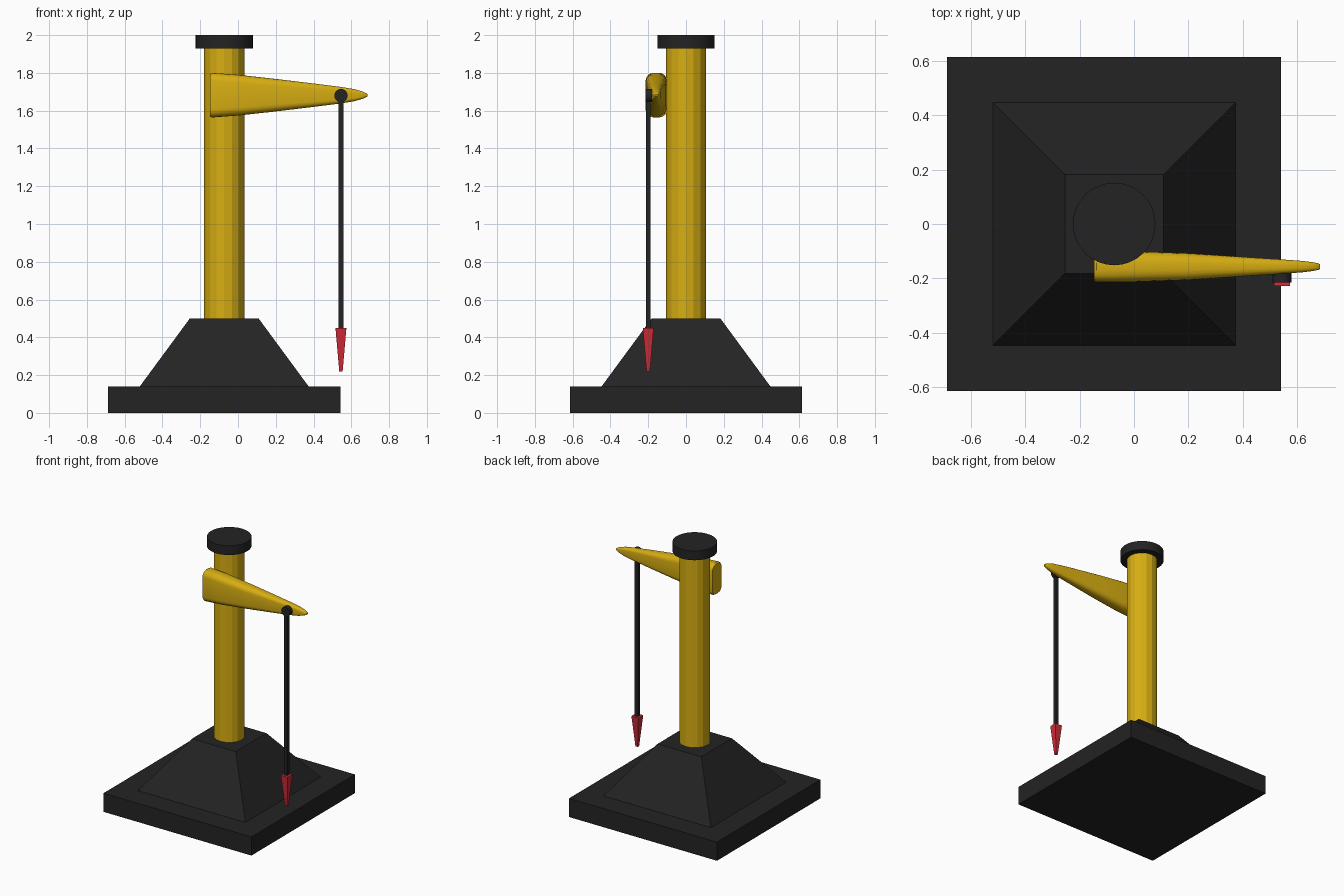
import bpy, bmesh, math
from mathutils import Matrix

if "Cube" in bpy.data.objects:
    bpy.data.objects.remove(bpy.data.objects["Cube"])


def material(name, rgb):
    m = bpy.data.materials.new(name)
    m.diffuse_color = (*rgb, 1)
    m.use_nodes = True
    m.node_tree.nodes["Principled BSDF"].inputs["Base Color"].default_value = m.diffuse_color
    return m


BLACK = material("charcoal", (0.017, 0.017, 0.017))
YELLOW = material("crane yellow", (0.68, 0.42, 0.006))
RED = material("hook red", (0.62, 0.025, 0.04))


def loft(name, rings, mat, smooth=None):
    """Skin a list of equal-length point rings and cap both ends."""
    bm = bmesh.new()
    loops = [[bm.verts.new(p) for p in ring] for ring in rings]
    n = len(loops[0])
    for a, b in zip(loops, loops[1:]):
        for i in range(n):
            j = (i + 1) % n
            bm.faces.new((a[i], a[j], b[j], b[i]))
    bm.faces.new(loops[0])
    bm.faces.new(loops[-1])
    bmesh.ops.recalc_face_normals(bm, faces=bm.faces)
    me = bpy.data.meshes.new(name)
    bm.to_mesh(me)
    bm.free()
    me.materials.append(mat)
    ob = bpy.data.objects.new(name, me)
    bpy.context.collection.objects.link(ob)
    if smooth:
        bpy.ops.object.select_all(action='DESELECT')
        ob.select_set(True)
        bpy.context.view_layer.objects.active = ob
        bpy.ops.object.shade_smooth_by_angle(angle=math.radians(smooth))
    return ob


def square(cx, cy, z, h):
    return [(cx + sx * h, cy + sy * h, z) for sx, sy in ((-1, -1), (1, -1), (1, 1), (-1, 1))]


def circle(cx, cy, z, r, n):
    return [(cx + r * math.cos(i * math.tau / n), cy + r * math.sin(i * math.tau / n), z)
            for i in range(n)]


def rounded_section(x, cy, cz, hw, hh, steps=4):
    """Rounded rectangle across the arm at position x."""
    r = hw * 0.75 if hh > hw else hh * 0.75
    pts = []
    for k, (sy, sz) in enumerate(((1, 1), (-1, 1), (-1, -1), (1, -1))):
        for s in range(steps + 1):
            a = (k + s / steps) * math.pi / 2
            pts.append((x, cy + sy * (hw - r) + r * math.cos(a),
                        cz + sz * (hh - r) + r * math.sin(a)))
    return pts


CX = -0.073      # mast axis
HX, HY = 0.545, -0.2   # cable axis

# Stepped base: slab and truncated pyramid
loft("base_slab", [square(CX, 0, 0, 0.615), square(CX, 0, 0.14, 0.615)], BLACK)
loft("base_pyramid", [square(CX, 0, 0.14, 0.447), square(CX, 0, 0.5, 0.182)], BLACK)

# Mast and its cap
loft("mast", [circle(CX, 0, 0.5, 0.107, 16), circle(CX, 0, 1.93, 0.107, 16)], YELLOW)
loft("mast_cap", [circle(CX - 0.0, 0, 1.93, 0.152, 32), circle(CX, 0, 2.0, 0.152, 32)], BLACK, 30)

# Tapered arm: x, half width, half height
stations = [(-0.148, 0.054, 0.112), (-0.138, 0.057, 0.118), (0.0, 0.056, 0.108),
            (0.2, 0.049, 0.086), (0.4, 0.036, 0.062), (0.55, 0.026, 0.043),
            (0.62, 0.021, 0.031), (0.66, 0.016, 0.019), (0.68, 0.012, 0.01), (0.686, 0.008, 0.004)]
loft("arm", [rounded_section(x, -0.157, 1.682, w, h) for x, w, h in stations], YELLOW, 35)

# Pulley pin on the front of the arm
pin = loft("pulley", [circle(0, 0, -0.018, 0.035, 20), circle(0, 0, 0.018, 0.035, 20)], BLACK, 30)
pin.data.transform(Matrix.Translation((HX, -0.197, 1.68)) @ Matrix.Rotation(math.pi / 2, 4, 'X'))

# Hanging cable and tapered hook
loft("cable", [square(HX, HY, 0.44, 0.0125), square(HX, HY, 1.68, 0.0125)], BLACK)
loft("hook", [square(HX, HY, 0.22, 0.009), square(HX, HY, 0.45, 0.029)], RED)
